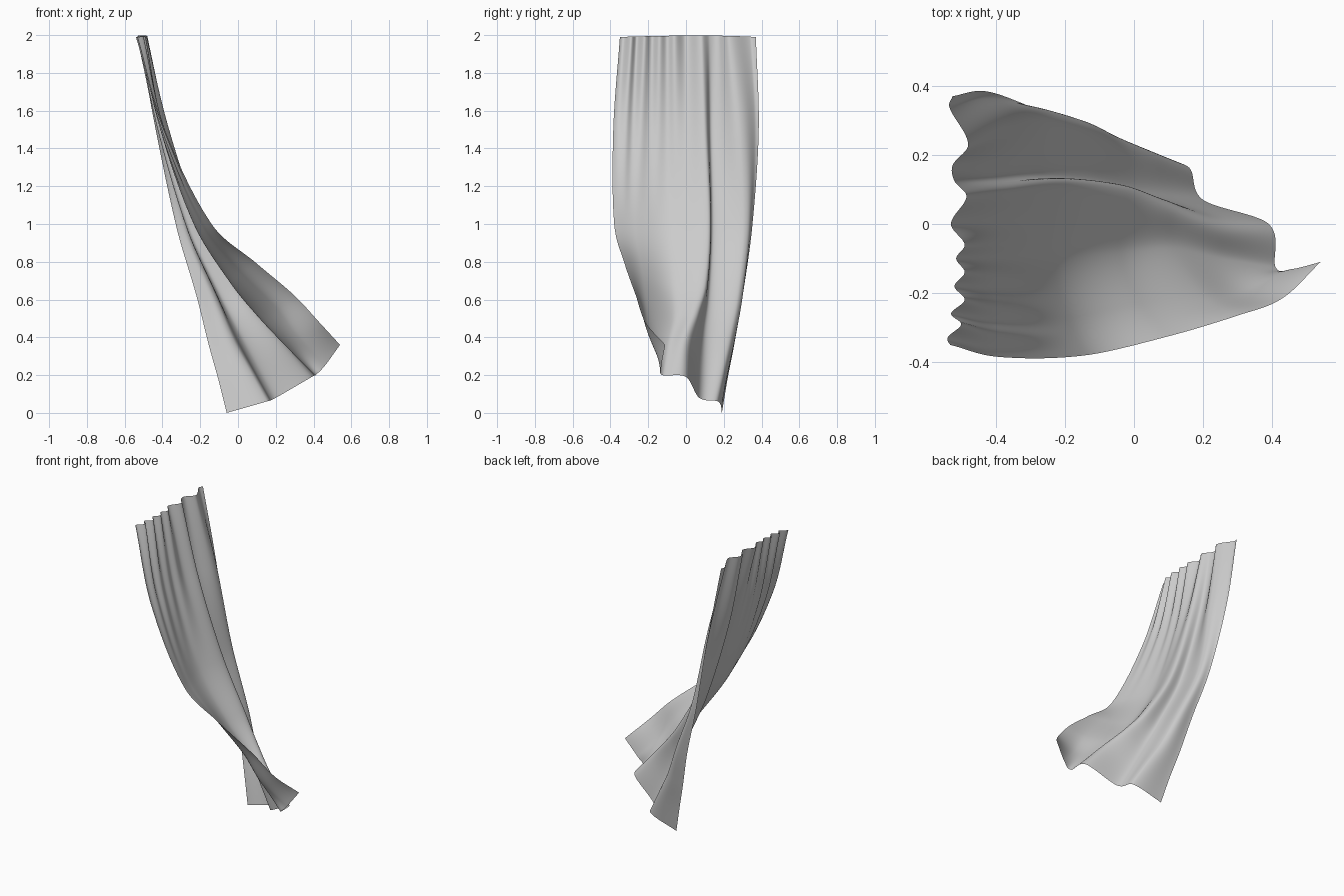
import bpy, bmesh, math
from mathutils import Vector


def spline(ts, pts, t):
    """Smooth cubic through pts at parameters ts."""
    n = len(ts)
    i = max(k for k in range(n - 1) if ts[k] <= t or k == 0)

    def slope(k):
        a, b = max(k - 1, 0), min(k + 1, n - 1)
        return (pts[b] - pts[a]) / (ts[b] - ts[a])

    h = ts[i + 1] - ts[i]
    s = (t - ts[i]) / h
    return (pts[i] * (2*s**3 - 3*s**2 + 1) + slope(i) * (h * (s**3 - 2*s**2 + s))
            + pts[i + 1] * (3*s**2 - 2*s**3) + slope(i + 1) * (h * (s**3 - s**2)))


# Fold lines running from the gathered top edge down to the hem
V = [0, .25, .51, .68, .81, .91, 1]
U = [0, .14, .30, .47, .61, .77, 1]
folds = [
    # front edge
    [(-.51, -.35, 1.99), (-.38, -.385, 1.5), (-.14, -.38, 1.0), (.10, -.325, .79),
     (.30, -.265, .62), (.43, -.215, .48), (.54, -.11, .36)],
    # curled flap
    [(-.51, -.24, 1.99), (-.40, -.26, 1.5), (-.19, -.27, 1.0), (.02, -.23, .74),
     (.20, -.21, .56), (.32, -.19, .40), (.46, -.13, .25)],
    # inner valley
    [(-.51, -.10, 1.99), (-.41, -.10, 1.5), (-.23, -.10, .99), (-.04, -.08, .69),
     (.11, -.07, .51), (.25, -.10, .36), (.41, -.125, .20)],
    # main ridge
    [(-.51, .08, 1.99), (-.375, .095, 1.5), (-.19, .115, .99), (-.02, .10, .69),
     (.10, .06, .53), (.24, .01, .37), (.39, .0, .19)],
    # valley behind ridge
    [(-.51, .14, 1.99), (-.42, .14, 1.5), (-.265, .145, .97), (-.10, .125, .62),
     (.00, .10, .43), (.10, .085, .25), (.20, .07, .08)],
    # rear ridge
    [(-.51, .25, 1.99), (-.385, .29, 1.5), (-.265, .31, .98), (-.12, .28, .62),
     (-.03, .24, .40), (.06, .205, .23), (.15, .17, .06)],
    # rear edge
    [(-.51, .37, 1.99), (-.43, .385, 1.5), (-.325, .35, .98), (-.22, .30, .62),
     (-.155, .255, .36), (-.105, .22, .18), (-.06, .19, 0)],
]
folds = [[Vector(p) for p in f] for f in folds]

# Small gathers along the top edge: y position and x offset
PY = [-.36, -.33, -.29, -.26, -.22, -.18, -.14, -.10, -.06, 0, .08, .125, .17, .23, .34, .37]
PX = [-.015, -.03, .01, -.02, .02, -.01, .02, -.005, .02, -.02, .025, -.01, -.015, .03, -.025, -.015]

NU, NV = 140, 110
bm = bmesh.new()
grid = []
for j in range(NV + 1):
    v = j / NV
    row = [spline(V, f, v) for f in folds]
    fade = max(0, 1 - v / .5) ** 1.4
    line = []
    for i in range(NU + 1):
        u = i / NU
        p = spline(U, row, u)
        top_y = spline(U, [f[0].y for f in folds], u)
        p.x += fade * spline(PY, PX, min(max(top_y, -.36), .37))
        p.z += .008 * fade * math.sin(math.pi * u)
        line.append(bm.verts.new(p))
    grid.append(line)
for j in range(NV):
    for i in range(NU):
        f = bm.faces.new((grid[j][i], grid[j + 1][i], grid[j + 1][i + 1], grid[j][i + 1]))
        f.smooth = True

# Draped cloth sheet
mesh = bpy.data.meshes.new("curtain_cloth")
bm.to_mesh(mesh)
bm.free()
curtain = bpy.data.objects.new("curtain_cloth", mesh)
bpy.context.collection.objects.link(curtain)
